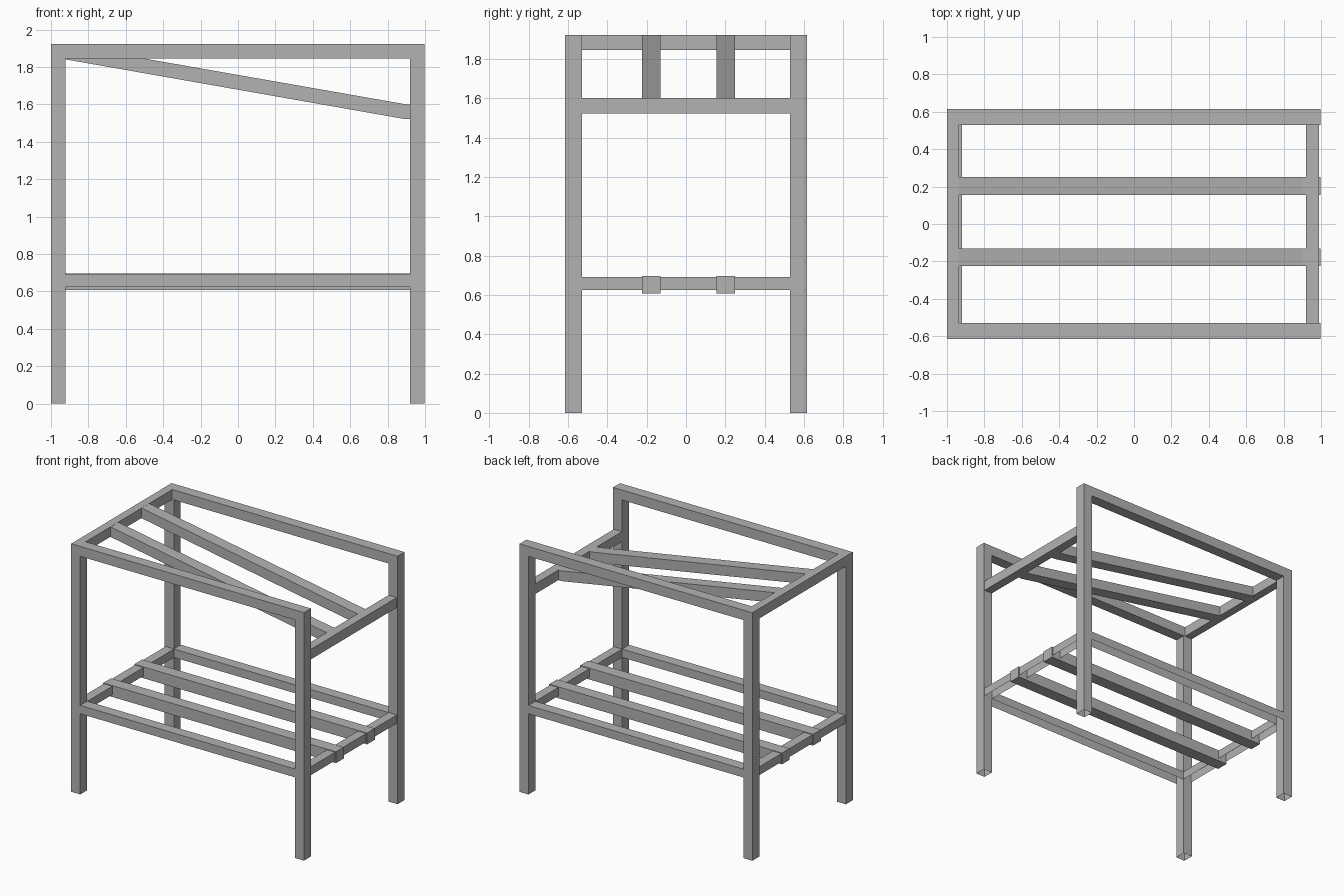
import bpy, bmesh
from mathutils import Vector

cube = bpy.data.objects.get("Cube")
if cube:
    bpy.data.objects.remove(cube, do_unlink=True)

grey = bpy.data.materials.new("plain grey")
grey.use_nodes = True
COLOUR = (0.45, 0.45, 0.45, 1)
grey.diffuse_color = COLOUR
grey.node_tree.nodes["Principled BSDF"].inputs["Base Color"].default_value = COLOUR


def bar(name, profile, y0, y1, open_bottom=False):
    """Extrude an x-z outline along y; optionally leave the underside open."""
    bm = bmesh.new()
    face = bm.faces.new([bm.verts.new((x, y0, z)) for x, z in profile])
    new = bmesh.ops.extrude_face_region(bm, geom=[face])["geom"]
    moved = [v for v in new if isinstance(v, bmesh.types.BMVert)]
    bmesh.ops.translate(bm, verts=moved, vec=Vector((0, y1 - y0, 0)))
    bmesh.ops.recalc_face_normals(bm, faces=bm.faces[:])
    if open_bottom:
        under = [f for f in bm.faces if f.normal.z < -0.9]
        bmesh.ops.delete(bm, geom=under, context='FACES_ONLY')
    mesh = bpy.data.meshes.new(name)
    bm.to_mesh(mesh)
    bm.free()
    mesh.materials.append(grey)
    obj = bpy.data.objects.new(name, mesh)
    bpy.context.collection.objects.link(obj)


def box(name, x, y, z, open_bottom=False):
    outline = [(x[0], z[0]), (x[1], z[0]), (x[1], z[1]), (x[0], z[1])]
    bar(name, outline, y[0], y[1], open_bottom)


OUT, IN, TOP = 0.615, 0.53, 1.922
SLATS = [(-0.225, -0.13), (0.155, 0.25)]

# Legs and long rails, front and back
for label, y in (("front", (-OUT, -IN)), ("back", (IN, OUT))):
    box(label + "_right_leg", (-1, -0.922), y, (0, 1.845), True)
    box(label + "_left_leg", (0.92, 0.997), y, (0, 1.845), True)
    box(label + "_top_rail", (-1, 0.997), y, (1.845, TOP))
    box(label + "_lower_rail", (-0.922, 0.92), y, (0.625, 0.69), True)

# Crossbars: high on one end, low on the other, plus the lower shelf
box("high_crossbar", (-1, -0.935), (-IN, IN), (1.845, TOP))
box("low_crossbar", (0.92, 0.99), (-IN, IN), (1.522, 1.6))
box("right_shelf_crossbar", (-0.993, -0.92), (-IN, IN), (0.625, 0.69), True)
box("left_shelf_crossbar", (0.92, 0.99), (-IN, IN), (0.625, 0.69), True)

# Sloping upper slats and level shelf slats
slope = [(-0.995, 1.848), (-0.93, 1.842), (0.89, 1.522), (0.93, 1.522),
         (0.93, 1.6), (0.9, 1.6), (-0.94, TOP), (-0.995, TOP)]
for i, (y0, y1) in enumerate(SLATS, 1):
    bar(f"sloping_slat_{i}", slope, y0, y1)
    box(f"shelf_slat_{i}", (-0.998, 0.998), (y0, y1), (0.607, 0.695))
